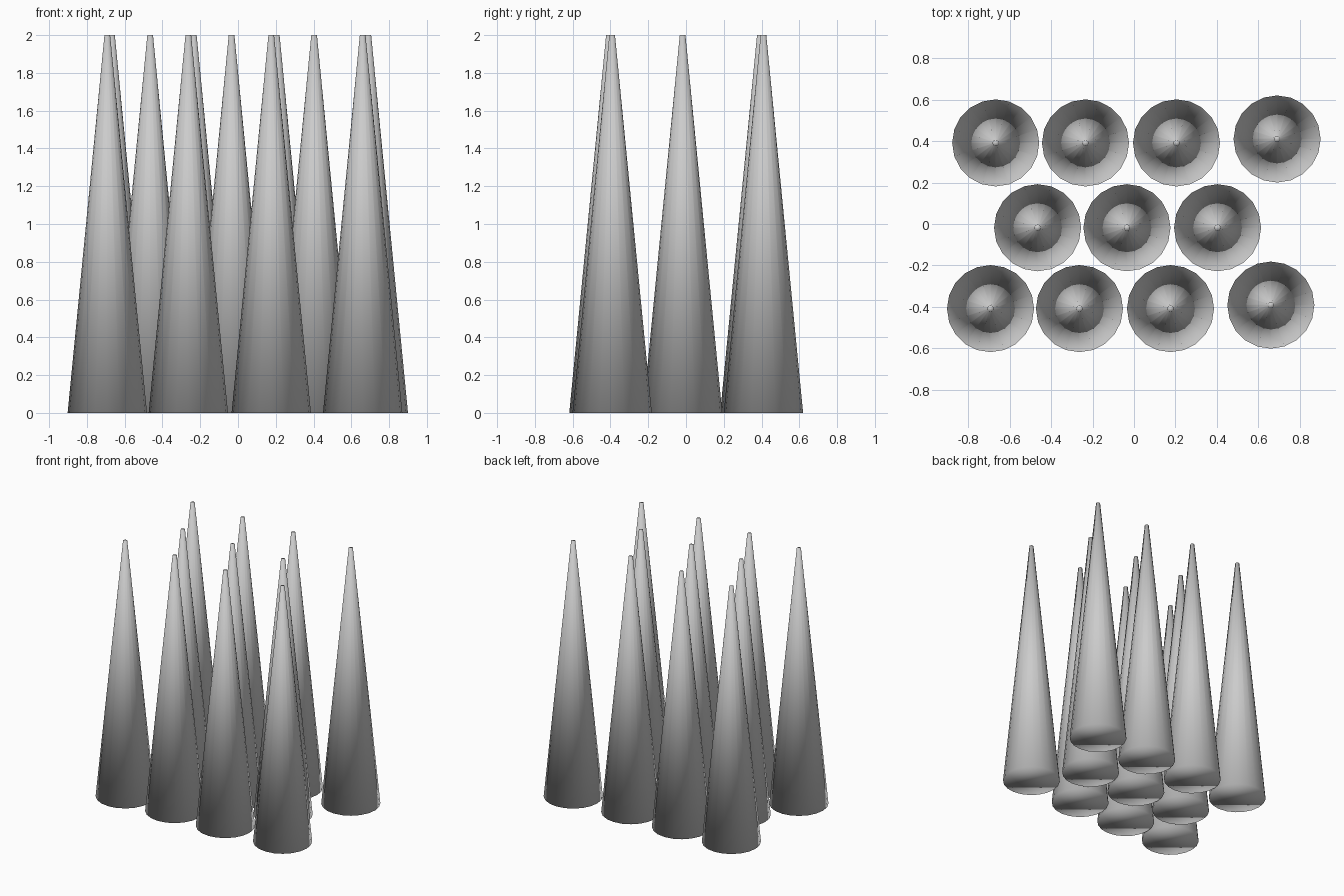
import bpy

if "Cube" in bpy.data.objects:
    bpy.data.objects.remove(bpy.data.objects["Cube"])

BASE_R, TIP_R, HEIGHT, SIDES = 0.21, 0.015, 2.0, 20

# Staggered rows of spikes, seen from above (x, y)
rows = {
    "front": [(-0.692, -0.408), (-0.263, -0.408), (0.176, -0.408), (0.660, -0.391)],
    "middle": [(-0.465, -0.018), (-0.034, -0.018), (0.403, -0.018)],
    "back": [(-0.667, 0.391), (-0.234, 0.391), (0.205, 0.391), (0.690, 0.410)],
}


def spike(name, x, y):
    # Tapered spike with a tiny flat tip and a closed base, smooth throughout
    bpy.ops.mesh.primitive_cone_add(vertices=SIDES, radius1=BASE_R, radius2=TIP_R,
                                    depth=HEIGHT, location=(x, y, HEIGHT / 2))
    bpy.context.object.name = name
    bpy.ops.object.shade_smooth()


for row, spots in rows.items():
    for i, (x, y) in enumerate(spots, 1):
        spike(f"{row}_spike_{i}", x, y)
